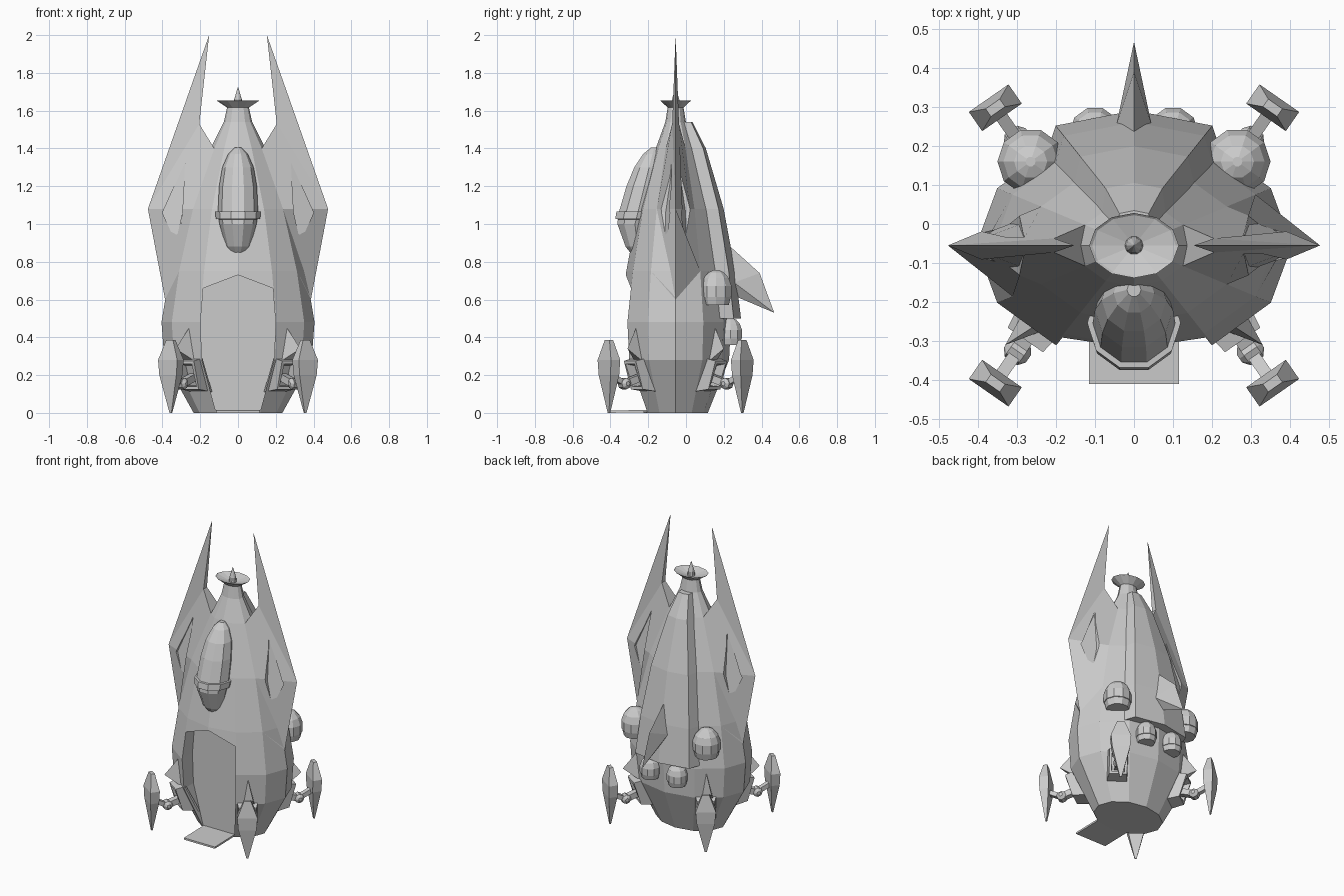
import bpy, bmesh, math
from mathutils import Vector

cube = bpy.data.objects.get("Cube")
if cube:
    bpy.data.objects.remove(cube, do_unlink=True)

SQUASH = 0.725      # hull depth relative to width
AXIS_Y = -0.055     # hull axis position

metal = bpy.data.materials.new("grey_metal")
metal.use_nodes = True
metal.diffuse_color = (0.6, 0.6, 0.6, 1)
metal.node_tree.nodes["Principled BSDF"].inputs["Base Color"].default_value = (0.6, 0.6, 0.6, 1)


def make(name, verts, faces):
    bm = bmesh.new()
    vs = [bm.verts.new(v) for v in verts]
    for f in faces:
        bm.faces.new([vs[i] for i in f])
    bmesh.ops.recalc_face_normals(bm, faces=bm.faces)
    me = bpy.data.meshes.new(name)
    bm.to_mesh(me)
    bm.free()
    me.materials.append(metal)
    ob = bpy.data.objects.new(name, me)
    ob.location.y = AXIS_Y
    bpy.context.collection.objects.link(ob)
    return ob


def bridge(name, rings):
    """Closed solid through a list of equal-length vertex rings."""
    n = len(rings[0])
    verts = [v for ring in rings for v in ring]
    faces = [(k * n + i, k * n + (i + 1) % n, (k + 1) * n + (i + 1) % n, (k + 1) * n + i)
             for k in range(len(rings) - 1) for i in range(n)]
    faces += [tuple(range(n)), tuple(range(len(verts) - n, len(verts)))]
    return make(name, verts, faces)


def lathe(name, profile, n=12, squash=1.0, cx=0.0, cy=lambda z: 0.0):
    angles = [2 * math.pi * i / n for i in range(n)]
    return bridge(name, [[(cx + r * math.cos(a), cy(z) + squash * r * math.sin(a), z)
                          for a in angles] for z, r in profile])


def cut(target, cutter):
    mod = target.modifiers.new("cut", "BOOLEAN")
    mod.operation, mod.solver, mod.object = "DIFFERENCE", "EXACT", cutter
    bpy.context.view_layer.update()
    bpy.context.view_layer.objects.active = target
    bpy.ops.object.modifier_apply(modifier=mod.name)
    bpy.data.objects.remove(cutter, do_unlink=True)


# Hull with a door recess
PROFILE = [(0.0, .235), (.28, .39), (.48, .405), (.75, .36), (1.08, .275),
           (1.4, .145), (1.54, .075), (1.63, .055)]


def radius(z):
    for (z0, r0), (z1, r1) in zip(PROFILE, PROFILE[1:]):
        if z <= z1:
            return r0 + (r1 - r0) * (z - z0) / (z1 - z0)


def on_hull(deg, z):
    a, r = math.radians(deg), radius(z)
    return Vector((r * math.cos(a), SQUASH * r * math.sin(a), z))


hull = lathe("hull", PROFILE, squash=SQUASH)
side = [(radius(z) * .49, z) for z in (.015, .28, .48, .66)]
outline = side + [(0, .73)] + [(-x, z) for x, z in reversed(side)]
cut(hull, bridge("door_cutter", [[(x, y, z) for x, z in outline] for y in (-.6, -.145)]))

# Boarding ramp
bridge("ramp", [[(-.115, y, z), (.115, y, z), (.115, y, z + .012), (-.115, y, z + .012)]
                for y, z in ((-.355, 0), (-.14, .004))])

# Antenna dish and spike on the nose
lathe("dish", [(1.615, .055), (1.655, .115), (1.65, .108), (1.63, .025)], squash=SQUASH)
lathe("nose_spike", [(1.62, .025), (1.66, .02), (1.725, .001)], n=10)

# Large side fins with kite-shaped recesses
for sx, label in ((1, "left"), (-1, "right")):
    half = [on_hull(30, z) for z in (.75, 1.08, 1.4)] + [Vector((.205, .018, 1.53))]
    verts = [(.386, 0, .6), (.477, 0, 1.08), (.153, 0, 2.0)]
    verts += [tuple(v) for v in half] + [(v.x, -v.y, v.z) for v in half]
    faces = []
    for b in (3, 7):
        faces += [(0, 1, b + 1, b), (1, b + 3, b + 2, b + 1), (1, 2, b + 3)]
    faces += [(i, i + 1, i + 5, i + 4) for i in (3, 4, 5)] + [(0, 3, 7), (2, 6, 10)]
    fin = make(label + "_fin", [(sx * x, y, z) for x, y, z in verts], faces)
    kite = [(.28, .014, 1.325), (.295, .053, 1.06), (.33, .057, .9), (.40, .014, 1.06)]
    for sy in (1, -1):
        cut(fin, bridge("fin_cutter", [[(sx * x, sy * y, z) for x, y, z in kite],
                                       [(sx * x, sy * .3, z) for x, y, z in kite]]))

# Raised rear shell
rings = []
for z in (.5, .75, 1.08, 1.4, 1.54):
    outer = [on_hull(d, z) + Vector((0, .055 if z < 1.5 else .035, 0)) for d in (60, 90, 120)]
    inner = [on_hull(d, z) * 1 for d in (125, 90, 55)]
    for v in inner:
        v.y -= .02
    rings.append([tuple(v) for v in outer + inner])
bridge("rear_shell", rings)

# Tail fin
make("tail_fin", [(0, .29, .88), (0, .445, .74), (0, .522, .53), (0, .31, .62),
                  (.045, .31, .69), (-.045, .31, .69)],
     [(0, 1, 4), (1, 2, 4), (2, 3, 4), (0, 5, 1), (1, 5, 2), (2, 5, 3), (0, 4, 3, 5)])

# Front cockpit pod leaning along the hull
POD = [(.845, .04), (.88, .065), (1.0, .098), (1.025, .102), (1.026, .117), (1.065, .12),
       (1.066, .106), (1.2, .1), (1.3, .083), (1.37, .052), (1.405, .018)]
lathe("cockpit_pod", POD, n=10, cy=lambda z: -.215 + max(0, z - 1.0) * .25 - min(0, z - 1.0) * .1)

# Domed thrusters
for sx, label in ((1, "left"), (-1, "right")):
    for part, x, y, z0, r in (("upper", .265, .215, .57, .085), ("lower", .1, .29, .36, .065)):
        steps = [(0, .82), (.5, .95), (.52, 1), (1.2, 1), (1.7, .82), (2.05, .5), (2.2, .15)]
        lathe(f"{label}_{part}_thruster", [(z0 + h * r, w * r) for h, w in steps],
              n=10, cx=sx * x, cy=lambda z, y=y: y)


# Landing legs, in local tangent / outward / height coordinates
def leg(sx, sy, label):
    def at(t, r, z):
        return (sx * (.27 + .57 * r + .82 * t), sy * (.23 + .82 * r - .57 * t), z)

    def rod(name, a, b, w):
        bridge(name, [[at(t, r, z + w * k) for t, k in ((-w, -1), (w, -1), (w, 1), (-w, 1))]
                      for r, z in (a, b)])

    # Hollow socket
    def frame(t, low, high, r_low, r_high):
        return [at(-t, r_low, low), at(t, r_low, low), at(t, r_high, high), at(-t, r_high, high)]
    bridge(label + "_socket", [frame(.065, .11, .29, -.14, -.05), frame(.055, .125, .275, -.03, .015),
                               frame(.04, .14, .26, -.03, .015), frame(.035, .145, .25, -.08, -.04)])
    # Arm, joint and strut
    rod(label + "_arm", (-.09, .2), (.05, .155), .02)
    rod(label + "_strut", (.05, .155), (.145, .2), .016)
    ball = [(-.034, .012), (-.02, .03), (.02, .03), (.034, .012)]
    bridge(label + "_joint", [[at(t, .05 + w * math.cos(i * math.pi / 4),
                                  .155 + w * math.sin(i * math.pi / 4)) for i in range(8)]
                              for t, w in ball])
    # Kite-shaped foot
    bridge(label + "_foot", [[at(-t, .15 - r, z), at(t, .15 - r, z), at(t, .15 + r, z), at(-t, .15 + r, z)]
                             for z, t, r in ((0, .006, .004), (.2, .055, .028), (.28, .062, .03),
                                             (.385, .022, .012))])
    # Small guard spike above the socket
    make(label + "_guard", [at(0, -.03, .46), at(.035, .055, .34), at(-.03, -.04, .27), at(.045, -.04, .27)],
         [(0, 1, 2), (0, 1, 3), (1, 2, 3), (0, 2, 3)])


for sx, lr in ((1, "left"), (-1, "right")):
    for sy, fb in ((-1, "front"), (1, "rear")):
        leg(sx, sy, f"{fb}_{lr}_leg")
